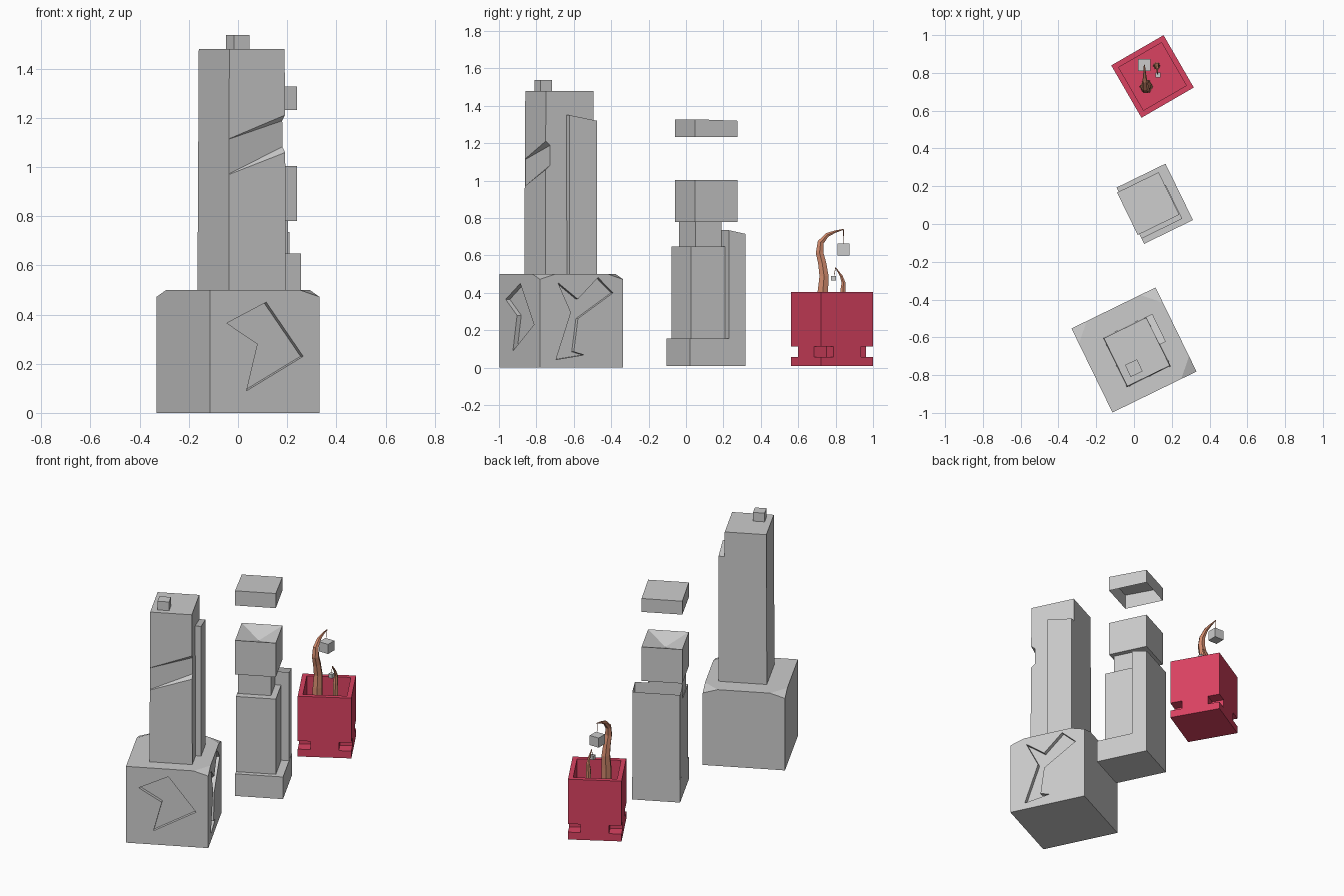
import bpy, bmesh
from math import radians, cos, sin, tan, pi
from mathutils import Vector, Matrix

if "Cube" in bpy.data.objects:
    bpy.data.objects.remove(bpy.data.objects["Cube"])


def material(name, color):
    m = bpy.data.materials.new(name)
    m.diffuse_color = color
    m.use_nodes = True
    m.node_tree.nodes["Principled BSDF"].inputs["Base Color"].default_value = m.diffuse_color
    return m


RED = material("red", (0.70, 0.055, 0.12, 1))
TAN = material("tan", (0.65, 0.26, 0.155, 1))


def finish(name, bm, mat=None):
    me = bpy.data.meshes.new(name)
    bm.to_mesh(me)
    bm.free()
    ob = bpy.data.objects.new(name, me)
    bpy.context.collection.objects.link(ob)
    if mat:
        me.materials.append(mat)
    return ob


def loft_bm(rings, cap_start=True, cap_end=True):
    bm = bmesh.new()
    vs = [[bm.verts.new(p) for p in r] for r in rings]
    n = len(vs[0])
    for a, b in zip(vs, vs[1:]):
        for i in range(n):
            j = (i + 1) % n
            bm.faces.new((a[i], a[j], b[j], b[i]))
    if cap_start:
        bm.faces.new(vs[0][::-1])
    if cap_end:
        bm.faces.new(vs[-1])
    bmesh.ops.recalc_face_normals(bm, faces=bm.faces)
    return bm


def place(c, deg):
    return Matrix.Translation((c[0], c[1], 0)) @ Matrix.Rotation(radians(deg), 4, 'Z')


def box_bm(c, size, z0, z1, deg=26, top=1.0, lean=0.0, bottom_cap=True, top_cap=True):
    """Turned box; top scales the upper end, lean lowers the back of it."""
    M, (su, sv) = place(c, deg), (size[0] / 2, size[1] / 2)
    corners = [(-1, -1), (1, -1), (1, 1), (-1, 1)]
    low = [M @ Vector((a * su, b * sv, z0)) for a, b in corners]
    high = [M @ Vector((a * su * top, b * sv * top, z1 - (lean if b > 0 else 0)))
            for a, b in corners]
    return loft_bm([low, high], bottom_cap, top_cap)


def box(name, *args, mat=None, **kw):
    return finish(name, box_bm(*args, **kw), mat)


def cut(target, name, bm):
    cutter = finish(name, bm)
    cutter.hide_render = True
    cutter.hide_viewport = True
    mod = target.modifiers.new(name, 'BOOLEAN')
    mod.operation = 'DIFFERENCE'
    mod.solver = 'EXACT'
    mod.object = cutter


# Large carved base with three clipped top corners
C, S, H = (0.0, -0.667), 0.495, 0.5
M = place(C, 26)
u, v = M.to_3x3() @ Vector((1, 0, 0)), M.to_3x3() @ Vector((0, 1, 0))
bm = box_bm(C, (S, S), 0, H)
for a, b in [(-1, 1), (1, -1), (1, 1)]:
    no = M.to_3x3() @ Vector((a / 0.09, b / 0.09, 1 / 0.028)).normalized()
    co = M @ Vector((a * S / 2, b * S / 2, H - 0.028))
    res = bmesh.ops.bisect_plane(bm, geom=bm.verts[:] + bm.edges[:] + bm.faces[:],
                                 plane_co=co, plane_no=no, clear_outer=True)
    edges = [e for e in res['geom_cut'] if isinstance(e, bmesh.types.BMEdge)]
    bmesh.ops.holes_fill(bm, edges=edges)
bmesh.ops.recalc_face_normals(bm, faces=bm.faces)
base = finish("large_base", bm)

# Sunken jagged shapes on the front and right faces
A = M @ Vector((-S / 2, -S / 2, 0))
B = M @ Vector((S / 2, -S / 2, 0))
t = tan(radians(26))
front_shape = [(-0.045, 0.365), (0.115, 0.45), (0.265, 0.23), (0.035, 0.09), (0.08, 0.28)]
side_shape = [(-0.685, 0.455), (-0.615, 0.295), (-0.695, 0.043), (-0.545, 0.068),
              (-0.6, 0.085), (-0.578, 0.262), (-0.39, 0.40), (-0.47, 0.482), (-0.578, 0.366)]
fp = [Vector((x, A.y + (x - A.x) * t, z)) for x, z in front_shape]
sp = [Vector((B.x - (y - B.y) * t, y, z)) for y, z in side_shape]
cut(base, "front_carving", loft_bm([[p - v * 0.03 for p in fp], [p + v * 0.025 for p in fp]]))
cut(base, "side_carving", loft_bm([[p + u * 0.03 for p in sp], [p - u * 0.025 for p in sp]]))

# Tall pillar with a slanted gash, deeper to the right
PC = (0.015, -0.677)
pillar = box("tall_pillar", PC, (0.258, 0.292), 0.5, 1.48, top=0.97)
P = place(PC, 26)


def gash_ring(uu, depth, lo, hi, inset):
    f = -0.143
    pts = [(f - 0.03, lo - 0.005), (f, lo), (f + depth, lo + inset),
           (f + depth, hi - inset), (f, hi), (f - 0.03, hi + 0.005)]
    return [P @ Vector((uu, y, z)) for y, z in pts]


cut(pillar, "gash", loft_bm([gash_ring(-0.126, 0.002, 0.97, 1.115, 0.002),
                             gash_ring(0.15, 0.028, 1.067, 1.22, 0.025)]))
box("pillar_cap_cube", (-0.001, -0.763), (0.07, 0.07), 1.48, 1.537)
sc = P @ Vector((0.137, 0.063, 0))
box("pillar_side_slab", sc, (0.05, 0.163), 0.5, 1.35, lean=0.03)

# Broken middle column
box("column_foot", (0.11, 0.107), (0.288, 0.332), 0.01, 0.155)
m = place((0.11, 0.107), 26)
box("column_back_plate", m @ Vector((0, 0.116, 0)), (0.287, 0.1), 0.155, 0.735,
    lean=0.02, top_cap=False)
box("column_shaft", m @ Vector((-0.024, -0.035, 0)), (0.24, 0.2), 0.155, 0.648)
box("column_neck", (0.08, 0.077), (0.2, 0.155), 0.648, 0.785)
bm = box_bm((0.075, 0.108), (0.245, 0.25), 0.78, 1.003)
bm.faces.ensure_lookup_table()
hollow = bmesh.ops.poke(bm, faces=[bm.faces[-1]])
hollow['verts'][0].co.z -= 0.05
finish("column_block", bm)

# Floating hollow lid above the column
lid = box("floating_lid", (0.075, 0.108), (0.245, 0.25), 1.232, 1.328,
          lean=0.008, bottom_cap=False)

# Red planter with notched lower corners
RC = (0.098, 0.781)
planter = box("planter", RC, (0.32, 0.32), 0.01, 0.405, deg=30, mat=RED)
cut(planter, "planter_cavity", box_bm(RC, (0.262, 0.262), 0.2, 0.5, deg=30))
R = place(RC, 30)
for i, (a, b) in enumerate([(-1, -1), (1, -1), (1, 1), (-1, 1)]):
    cut(planter, f"corner_notch_{i}", box_bm(R @ Vector((a * 0.16, b * 0.16, 0)),
                                             (0.15, 0.15), 0.058, 0.112, deg=30))


# Curling stems: path points are (x, y, z, radius)
def stem(name, path, sides=6):
    pts = [Vector(p[:3]) for p in path]
    rings = []
    for i, p in enumerate(pts):
        d = (pts[min(i + 1, len(pts) - 1)] - pts[max(i - 1, 0)]).normalized()
        side = Vector((1, 0, 0))
        up = d.cross(side).normalized()
        r = path[i][3]
        rings.append([p + r * (side * cos(2 * pi * k / sides) + up * sin(2 * pi * k / sides))
                      for k in range(sides)])
    return finish(name, loft_bm(rings), TAN)


stem("large_stem", [(0.065, 0.728, 0.2, 0.036), (0.065, 0.732, 0.41, 0.032),
                    (0.065, 0.738, 0.49, 0.028), (0.063, 0.728, 0.56, 0.025),
                    (0.062, 0.714, 0.615, 0.023), (0.06, 0.72, 0.67, 0.019),
                    (0.058, 0.755, 0.71, 0.013), (0.056, 0.80, 0.728, 0.007),
                    (0.055, 0.842, 0.739, 0.003)])
stem("large_thread", [(0.055, 0.842, 0.739, 0.003), (0.055, 0.844, 0.66, 0.001)], 4)
stem("small_stem", [(0.12, 0.838, 0.2, 0.02), (0.12, 0.839, 0.41, 0.016),
                    (0.121, 0.842, 0.455, 0.012), (0.122, 0.83, 0.49, 0.008),
                    (0.124, 0.80, 0.535, 0.002)])
stem("small_thread", [(0.124, 0.80, 0.535, 0.002), (0.125, 0.79, 0.485, 0.001)], 4)

# Hanging cubes
box("large_hanging_cube", (0.054, 0.842), (0.065, 0.065), 0.6, 0.663, deg=0)
box("small_hanging_cube", (0.126, 0.788), (0.026, 0.026), 0.465, 0.491, deg=0)
